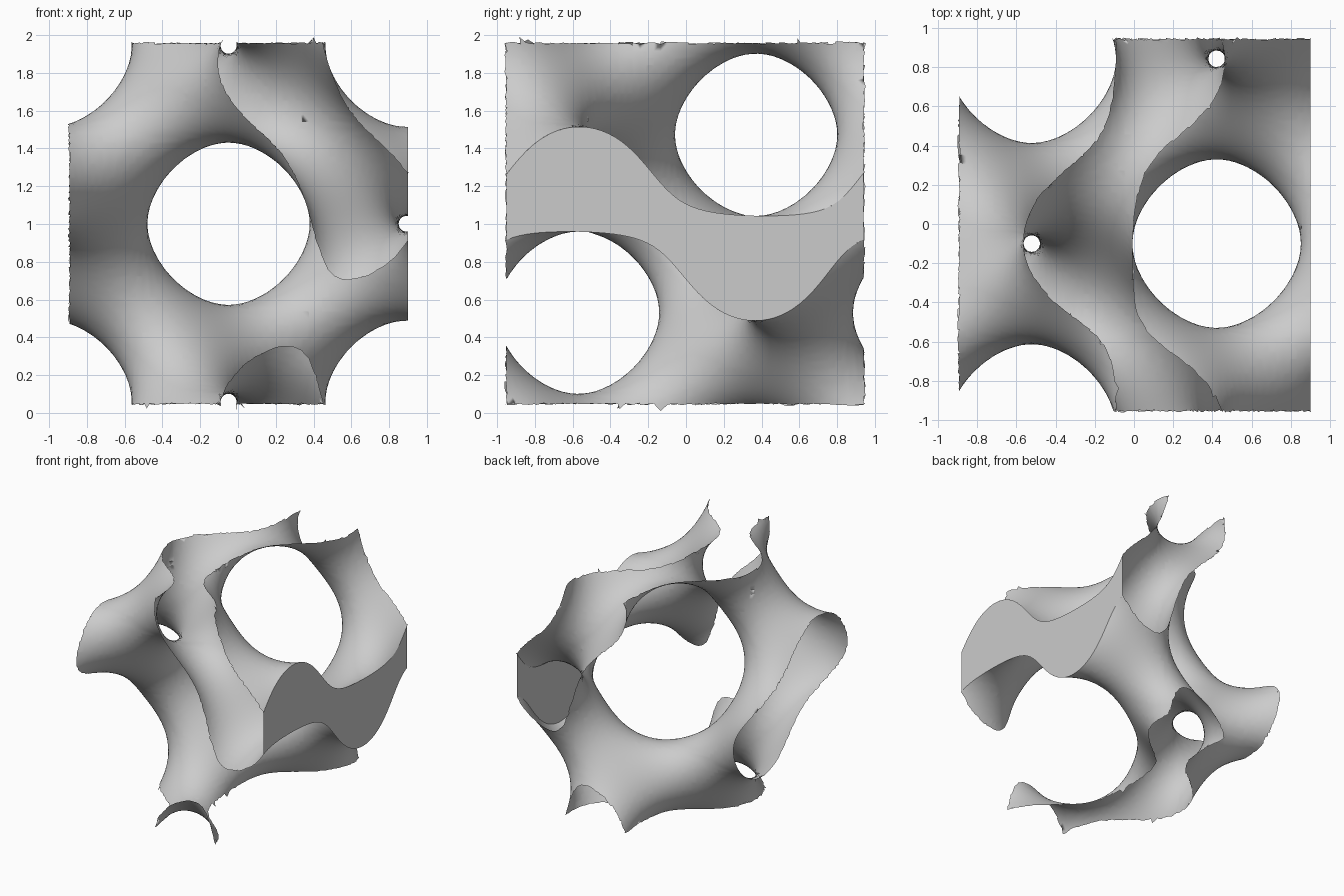
import bpy, bmesh, random
from math import sin, cos, pi, hypot, atan2, acos
from mathutils import Vector

random.seed(4)
if "Cube" in bpy.data.objects:
    bpy.data.objects.remove(bpy.data.objects["Cube"])

K = 2 * pi / 1.885                      # one wave per cell
ORIGIN = Vector((-0.05, -0.10, 0.53))
LEVEL = 0.85
LOW, HIGH = Vector((-0.89, -0.95, 0.05)), Vector((0.9, 0.94, 1.955))
N = 56

grey = bpy.data.materials.new("light grey")
grey.use_nodes = True
grey.diffuse_color = (0.6, 0.6, 0.6, 1)
grey.node_tree.nodes["Principled BSDF"].inputs["Base Color"].default_value = (0.6, 0.6, 0.6, 1)


def field(p):
    u, v, w = (p - ORIGIN) * K
    return -sin(u) * cos(v) + sin(v) * cos(w) - sin(w) * cos(u) - LEVEL


def gradient(p):
    u, v, w = (p - ORIGIN) * K
    return K * Vector((sin(u) * sin(w) - cos(u) * cos(v),
                       sin(u) * sin(v) + cos(v) * cos(w),
                       -sin(v) * sin(w) - cos(w) * cos(u)))


def project(p, steps=4):
    """Pull a point onto the wavy surface."""
    for _ in range(steps):
        g = gradient(p)
        p = p - g * (field(p) / max(g.length_squared, 0.5))
    return p


def finish(bm, name):
    mesh = bpy.data.meshes.new(name)
    bm.to_mesh(mesh)
    bm.free()
    mesh.materials.append(grey)
    obj = bpy.data.objects.new(name, mesh)
    bpy.context.collection.objects.link(obj)
    mesh.shade_smooth()
    return obj


# Sample the field on a grid slightly larger than the block
start = LOW - Vector((0.09, 0.09, 0.09))
size = (HIGH - LOW + Vector((0.18, 0.18, 0.18))) / N


def grid_point(i, j, k):
    return start + Vector((i * size.x, j * size.y, k * size.z))


R = range(N + 1)
inside = {(i, j, k): field(grid_point(i, j, k)) > 0 for i in R for j in R for k in R}

# One vertex per crossed cell, one quad per crossed grid edge
bm = bmesh.new()
cells = {}


def cell_vertex(c):
    if c not in cells:
        mid = grid_point(*(n + 0.5 for n in c))
        cells[c] = bm.verts.new(project(mid))
    return cells[c]


for c, side in inside.items():
    for axis in range(3):
        nxt = list(c)
        nxt[axis] += 1
        if inside.get(tuple(nxt), side) == side:
            continue
        a, b = (axis + 1) % 3, (axis + 2) % 3
        if not (0 < c[a] < N and 0 < c[b] < N):
            continue
        ring = []
        for da, db in ((0, 0), (1, 0), (1, 1), (0, 1)):
            q = list(c)
            q[a] -= da
            q[b] -= db
            ring.append(cell_vertex(tuple(q)))
        bm.faces.new(ring if side else ring[::-1])

# Trim to the block
for axis in range(3):
    for limit, sign in ((LOW, -1), (HIGH, 1)):
        normal = Vector((0, 0, 0))
        normal[axis] = sign
        bmesh.ops.bisect_plane(bm, geom=bm.verts[:] + bm.edges[:] + bm.faces[:],
                               plane_co=normal * (limit[axis] * sign),
                               plane_no=normal, clear_outer=True)
bmesh.ops.triangulate(bm, faces=bm.faces[:])

# Ragged open rims on every side but the capped one
for vert in [v for v in bm.verts if v.is_boundary]:
    for axis in range(3):
        for limit, sign in ((LOW, -1), (HIGH, 1)):
            if axis == 0 and sign == 1:
                continue
            if abs(vert.co[axis] - limit[axis]) < 1e-4:
                reach = 0.045 if random.random() < 0.04 and axis == 2 else 0.012
                moved = vert.co.copy()
                moved[axis] += sign * random.uniform(-0.004, reach)
                moved = project(moved, 2)
                if (moved - vert.co).length < 0.06:
                    vert.co = moved
finish(bm, "wavy_shell")

# Flat S-shaped cap closing the +x side
bm = bmesh.new()
u = (HIGH.x - ORIGIN.x) * K
rows = []
for i in range(N + 1):
    y = LOW.y + (HIGH.y - LOW.y) * i / N
    v = (y - ORIGIN.y) * K
    A, B = sin(v), -cos(u)
    centre = atan2(B, A)
    half = acos(min(1, (LEVEL + sin(u) * cos(v)) / hypot(A, B)))
    rows.append([bm.verts.new((HIGH.x, y, ORIGIN.z + (centre + s * half) / K)) for s in (-1, 1)])
for p, q in zip(rows, rows[1:]):
    bm.faces.new((p[0], q[0], q[1], p[1]))
finish(bm, "end_cap")
